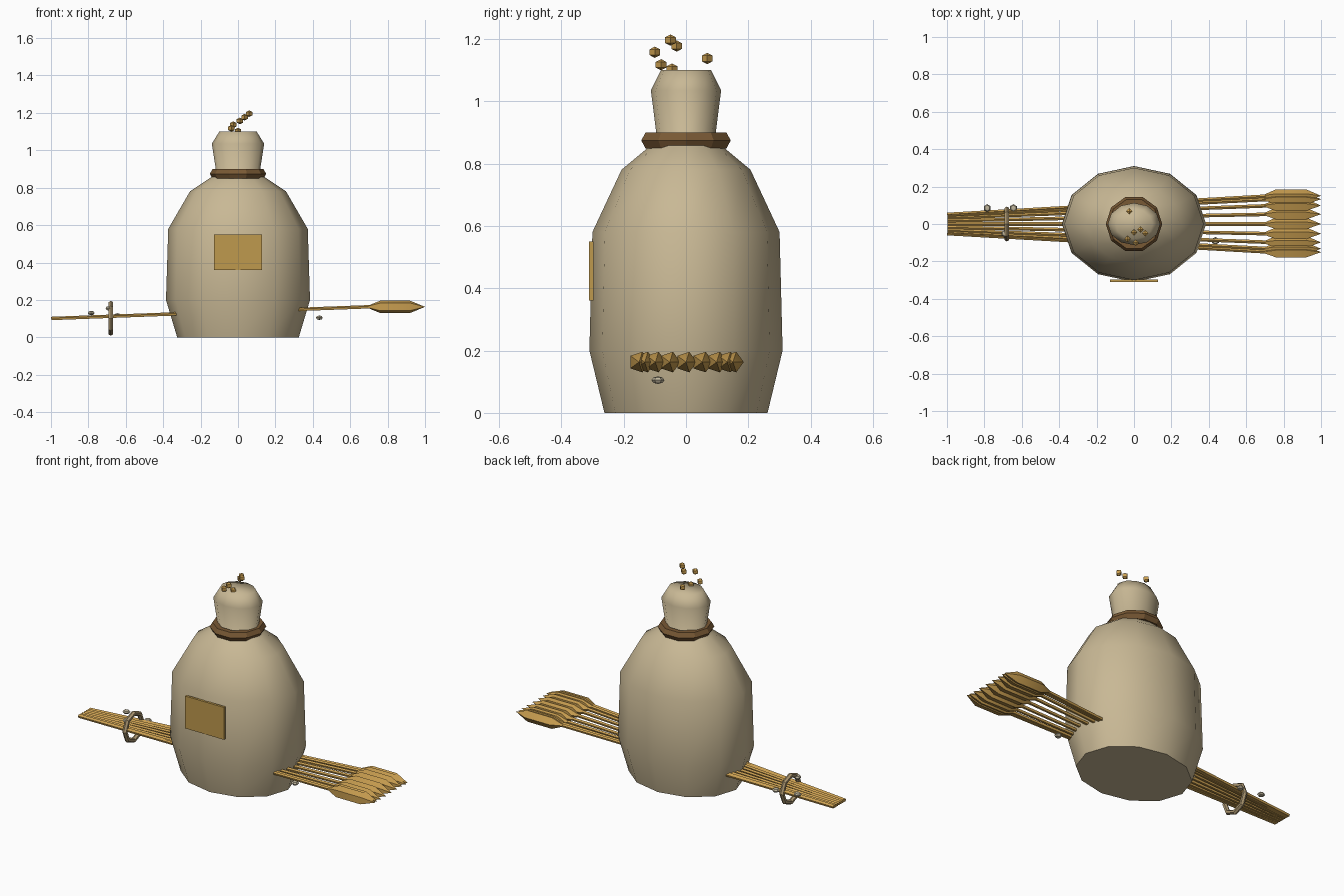
import bpy, bmesh, math
from math import pi, sin, cos, radians
from mathutils import Vector, Matrix

cube = bpy.data.objects.get("Cube")
if cube:
    bpy.data.objects.remove(cube, do_unlink=True)


def material(name, rgb):
    m = bpy.data.materials.new(name)
    m.use_nodes = True
    m.diffuse_color = (*rgb, 1)
    bsdf = m.node_tree.nodes["Principled BSDF"]
    bsdf.inputs["Base Color"].default_value = (*rgb, 1)
    bsdf.inputs["Roughness"].default_value = 0.9
    return m


BURLAP = material("burlap", (0.58, 0.48, 0.30))
GOLD = material("wheat gold", (0.58, 0.34, 0.08))
PATCH = material("patch ochre", (0.52, 0.32, 0.075))
ROPE = material("rope brown", (0.19, 0.10, 0.035))
TWINE = material("twine tan", (0.40, 0.30, 0.16))
HUSK = material("pale husk", (0.52, 0.46, 0.33))


def finish(bm, name, mat, angle=None):
    bmesh.ops.recalc_face_normals(bm, faces=bm.faces)
    me = bpy.data.meshes.new(name)
    bm.to_mesh(me)
    bm.free()
    me.materials.append(mat)
    ob = bpy.data.objects.new(name, me)
    bpy.context.collection.objects.link(ob)
    if angle:
        bpy.ops.object.select_all(action="DESELECT")
        ob.select_set(True)
        bpy.context.view_layer.objects.active = ob
        bpy.ops.object.shade_smooth_by_angle(angle=radians(angle))
    return ob


def lathe(name, profile, sides, squash, mat, angle):
    """Closed solid turned around z, flattened along y."""
    bm = bmesh.new()
    rings = [[bm.verts.new((r * cos(2 * pi * i / sides), r * squash * sin(2 * pi * i / sides), z))
              for i in range(sides)] for r, z in profile]
    for a, b in zip(rings, rings[1:]):
        for i in range(sides):
            j = (i + 1) % sides
            bm.faces.new((a[i], a[j], b[j], b[i]))
    bm.faces.new(rings[0])
    bm.faces.new(rings[-1])
    return finish(bm, name, mat, angle)


def torus(name, major, minor, sides, section, place, mat, angle):
    bm = bmesh.new()
    rings = []
    for i in range(sides):
        a = 2 * pi * i / sides
        ring = []
        for k in range(section):
            t = 2 * pi * k / section
            r = major + minor * cos(t)
            ring.append(bm.verts.new((r * cos(a), r * sin(a), minor * sin(t))))
        rings.append(ring)
    for i in range(sides):
        a, b = rings[i], rings[(i + 1) % sides]
        for k in range(section):
            m = (k + 1) % section
            bm.faces.new((a[k], b[k], b[m], a[m]))
    bm.transform(place)
    return finish(bm, name, mat, angle)


def blob(name, centre, size, segs, rings, mat, angle=None, turn=Matrix()):
    bm = bmesh.new()
    bmesh.ops.create_uvsphere(bm, u_segments=segs, v_segments=rings, radius=1)
    bm.transform(Matrix.Translation(centre) @ turn @ Matrix.Diagonal((*size, 1)))
    return finish(bm, name, mat, angle)


def rod(name, start, end, radius, sides, mat):
    start, end = Vector(start), Vector(end)
    axis = end - start
    bm = bmesh.new()
    bmesh.ops.create_cone(bm, cap_ends=True, segments=sides, radius1=radius,
                          radius2=radius, depth=axis.length)
    turn = axis.to_track_quat("Z", "Y").to_matrix().to_4x4()
    bm.transform(Matrix.Translation((start + end) / 2) @ turn)
    return finish(bm, name, mat, 30)


# Sack body with its gathered neck
sack_profile = [(0.325, 0), (0.385, 0.2), (0.373, 0.58), (0.257, 0.78), (0.15, 0.852),
                (0.115, 0.875), (0.14, 1.035), (0.1, 1.1)]
lathe("sack", sack_profile, 12, 0.805, BURLAP, 65)

# Rope tied around the neck
torus("neck_rope", 0.122, 0.029, 10, 6, Matrix.Translation((0, 0, 0.874)), ROPE, 30)

# Square patch on the front
bm = bmesh.new()
bmesh.ops.create_cube(bm, size=1)
bm.transform(Matrix.Translation((0, -0.304, 0.455)) @ Matrix.Diagonal((0.254, 0.014, 0.19, 1)))
finish(bm, "front_patch", PATCH)

# Wheat sheaf: stalks fan out from the right side to the ears on the left
along_x = Matrix.Rotation(pi / 2, 4, "Y")
for n in range(9):
    spread = sin(radians(20 * (n - 4)))
    rod(f"stalk_{n + 1}", (-0.998, 0.052 * spread, 0.1), (0.74, 0.153 * spread, 0.164),
        0.01, 5, GOLD)
    blob(f"wheat_ear_{n + 1}", (0.84, 0.153 * spread, 0.163), (0.04, 0.04, 0.16),
         5, 3, GOLD, 40, along_x)

# Twine loop around the stalks
torus("twine_loop", 0.079, 0.014, 8, 6,
      Matrix.Translation((-0.68, 0, 0.102)) @ along_x, TWINE, 30)

# Grains spilling over the neck
grains = [(-0.025, 0.068, 1.137), (0, -0.045, 1.103), (-0.035, -0.08, 1.117),
          (0.01, -0.1, 1.157), (0.035, -0.03, 1.177), (0.06, -0.05, 1.196)]
for n, spot in enumerate(grains):
    blob(f"grain_{n + 1}", spot, (0.02, 0.02, 0.018), 4, 3, GOLD)

# Loose husks beside the stalks
husks = [(-0.785, 0.085, 0.13), (-0.69, -0.05, 0.155), (-0.645, 0.085, 0.117),
         (0.435, -0.09, 0.105)]
for n, spot in enumerate(husks):
    blob(f"husk_{n + 1}", spot, (0.021, 0.021, 0.012), 6, 4, HUSK, 40)
